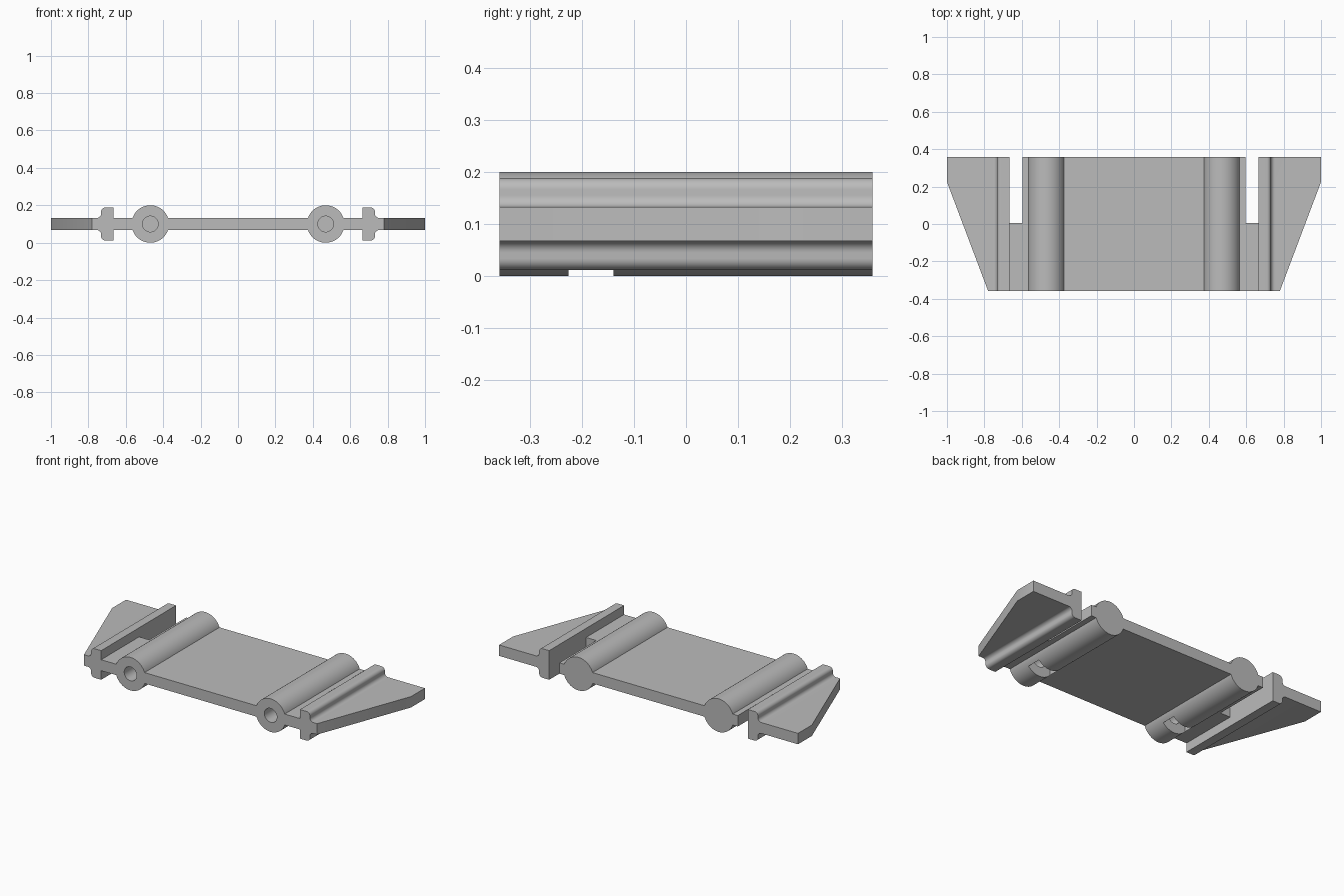
import bpy, bmesh, math
from mathutils import Matrix, Vector

cube = bpy.data.objects.get("Cube")
if cube:
    bpy.data.objects.remove(cube, do_unlink=True)

HALF = 0.358                 # half depth along y
MID = 0.1                    # mid height
LOW, HIGH = 0.067, 0.133     # plate bottom and top
TUBE_X, TUBE_R = 0.469, 0.1

grey = bpy.data.materials.new("plain grey")
grey.use_nodes = True
grey.diffuse_color = (0.5, 0.5, 0.5, 1)
grey.node_tree.nodes["Principled BSDF"].inputs["Base Color"].default_value = (0.5, 0.5, 0.5, 1)


def prism(name, points, offset):
    """Extrude a closed outline of 3D points along an offset."""
    bm = bmesh.new()
    face = bm.faces.new([bm.verts.new(p) for p in points])
    new = bmesh.ops.extrude_face_region(bm, geom=[face])["geom"]
    bmesh.ops.translate(bm, vec=offset, verts=[v for v in new if isinstance(v, bmesh.types.BMVert)])
    return finish(name, bm)


def finish(name, bm):
    bmesh.ops.recalc_face_normals(bm, faces=bm.faces)
    mesh = bpy.data.meshes.new(name)
    bm.to_mesh(mesh)
    bm.free()
    mesh.materials.append(grey)
    obj = bpy.data.objects.new(name, mesh)
    bpy.context.collection.objects.link(obj)
    return obj


def rod(name, x, r1, r2, y0, y1, sides=64):
    """Round rod or cone lying along y."""
    bm = bmesh.new()
    bmesh.ops.create_cone(bm, cap_ends=True, segments=sides, radius1=r1, radius2=r2, depth=y1 - y0)
    bmesh.ops.transform(bm, verts=bm.verts, matrix=Matrix.Translation((x, (y0 + y1) / 2, MID))
                        @ Matrix.Rotation(-math.pi / 2, 4, "X"))
    return finish(name, bm)


def combine(target, other, operation):
    mod = target.modifiers.new(operation.lower(), "BOOLEAN")
    mod.operation, mod.solver, mod.object = operation, "EXACT", other
    bpy.context.view_layer.objects.active = target
    bpy.ops.object.modifier_apply(modifier=mod.name)
    bpy.data.objects.remove(other, do_unlink=True)


def arc(cx, cz, r, start, end, steps=8):
    angles = [math.radians(start + (end - start) * i / steps) for i in range(steps + 1)]
    return [(cx + r * math.cos(a), cz + r * math.sin(a)) for a in angles]


# Flat plate with tapered sides and two slots open to the back
right_side = [(0.78, -HALF), (1, 0.225), (1, HALF), (0.665, HALF), (0.665, 0.005), (0.597, 0.005), (0.597, HALF)]
outline = right_side + [(-x, y) for x, y in reversed(right_side)]
body = prism("bracket_body", [(x, y, LOW) for x, y in outline], Vector((0, 0, HIGH - LOW)))

# Rail section: rounded outer corners and fillets into the plate
ROUND, FILLET, INNER, WALL, RISE = 0.022, 0.022, 0.665, 0.732, 0.088
upper = arc(WALL + FILLET, HIGH + FILLET, FILLET, 270, 180) \
    + arc(WALL - ROUND, MID + RISE - ROUND, ROUND, 0, 90) + [(INNER, MID + RISE)]
section = upper + [(x, 2 * MID - z) for x, z in reversed(upper)]

for side in (1, -1):
    combine(body, rod("tube", side * TUBE_X, TUBE_R, TUBE_R, -HALF, HALF), "UNION")
    combine(body, prism("rail", [(side * x, -HALF, z) for x, z in section], Vector((0, 2 * HALF, 0))), "UNION")

# Blind bores with pointed ends, and nut pockets open underneath
for side in (1, -1):
    combine(body, rod("bore_cutter", side * TUBE_X, 0.042, 0.042, -0.5, 0.02, 40), "DIFFERENCE")
    combine(body, rod("tip_cutter", side * TUBE_X, 0.042, 0, 0.02, 0.045, 40), "DIFFERENCE")
    cx, w = side * TUBE_X, 0.075
    pocket = [(cx - w, -0.05), (cx + w, -0.05), (cx + w, 0.142), (cx + w / 2, 0.168),
              (cx - w / 2, 0.168), (cx - w, 0.142)]
    combine(body, prism("pocket_cutter", [(x, -0.226, z) for x, z in pocket], Vector((0, 0.087, 0))), "DIFFERENCE")

bpy.ops.object.select_all(action="DESELECT")
body.select_set(True)
bpy.context.view_layer.objects.active = body
bpy.ops.object.shade_smooth_by_angle(angle=math.radians(30))
